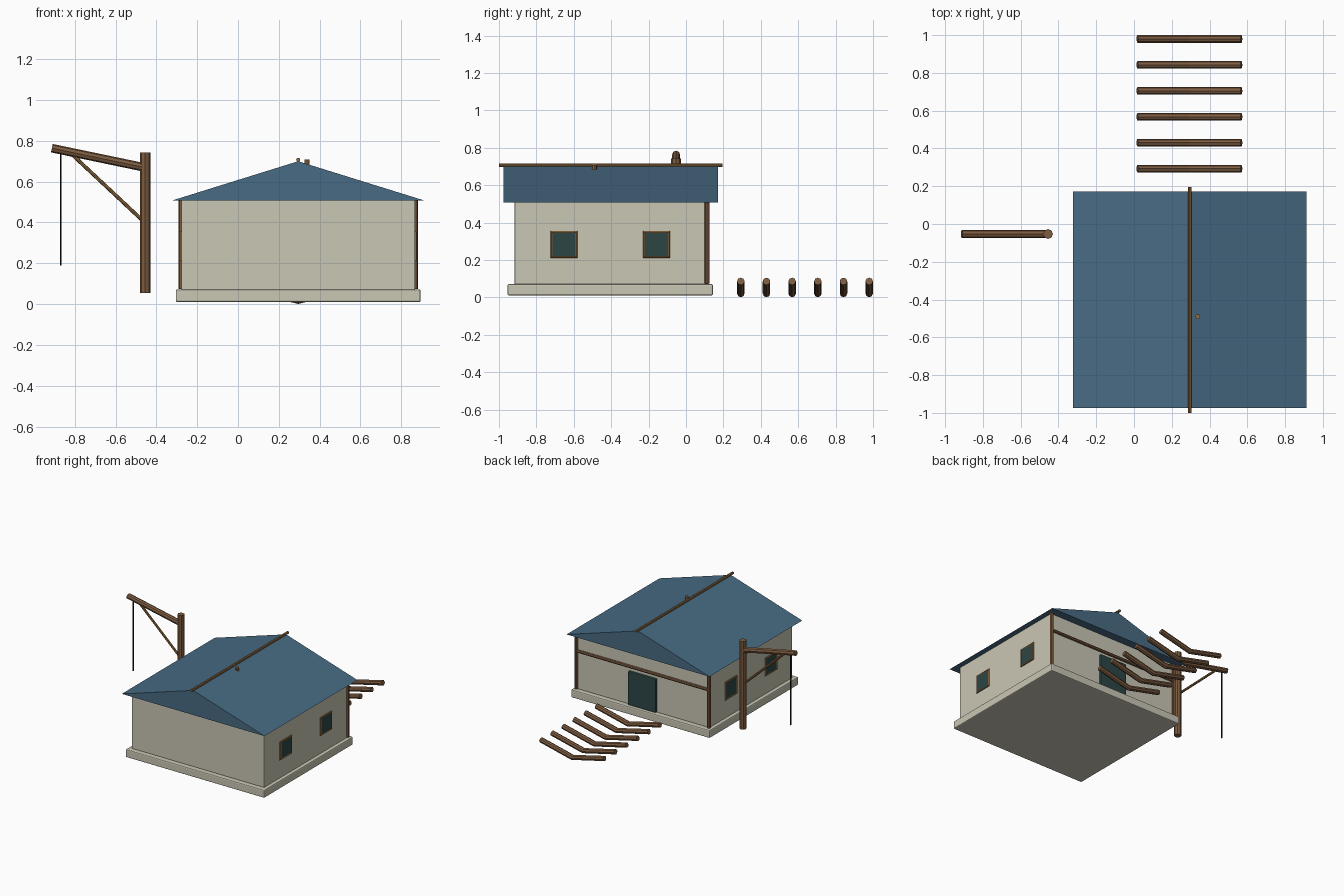
import bpy
from mathutils import Vector

cube = bpy.data.objects.get("Cube")
if cube:
    bpy.data.objects.remove(cube, do_unlink=True)


def material(name, color):
    m = bpy.data.materials.new(name)
    m.use_nodes = True
    m.diffuse_color = (*color, 1)
    bsdf = m.node_tree.nodes["Principled BSDF"]
    bsdf.inputs["Base Color"].default_value = (*color, 1)
    bsdf.inputs["Roughness"].default_value = 0.8
    return m


PLASTER = material("cream plaster", (0.59, 0.57, 0.46))
ROOF = material("slate blue", (0.064, 0.146, 0.228))
TIMBER = material("brown timber", (0.205, 0.107, 0.053))
TRIM = material("golden wood", (0.29, 0.155, 0.055))
GLASS = material("dark teal", (0.026, 0.060, 0.060))
ROPE = material("black rope", (0.008, 0.008, 0.008))


def add(name, verts, faces, mat):
    me = bpy.data.meshes.new(name)
    me.from_pydata(verts, [], faces)
    me.materials.append(mat)
    ob = bpy.data.objects.new(name, me)
    bpy.context.collection.objects.link(ob)
    return ob


def box(name, lo, hi, mat, bevel=0.0):
    """Axis-aligned box between two corners, with optional bevelled edges."""
    bpy.ops.mesh.primitive_cube_add(size=1)
    ob = bpy.context.object
    ob.name = name
    lo, hi = Vector(lo), Vector(hi)
    size, mid = hi - lo, (lo + hi) / 2
    for v in ob.data.vertices:
        v.co = Vector(a * b for a, b in zip(v.co, size)) + mid
    ob.data.materials.append(mat)
    if bevel:
        mod = ob.modifiers.new("Bevel", 'BEVEL')
        mod.width = bevel
        mod.segments = 2
    return ob


def rod(name, points, radius, mat, cyclic=False):
    """Eight-sided round bar along a polyline."""
    cu = bpy.data.curves.new(name, 'CURVE')
    cu.dimensions = '3D'
    cu.bevel_depth = radius
    cu.bevel_resolution = 2
    cu.use_fill_caps = True
    sp = cu.splines.new('POLY')
    sp.points.add(len(points) - 1)
    for p, co in zip(sp.points, points):
        p.co = (*co, 1)
    sp.use_cyclic_u = cyclic
    sp.use_smooth = False
    cu.materials.append(mat)
    ob = bpy.data.objects.new(name, cu)
    bpy.context.collection.objects.link(ob)
    bpy.ops.object.select_all(action='DESELECT')
    ob.select_set(True)
    bpy.context.view_layer.objects.active = ob
    bpy.ops.object.convert(target='MESH')
    return ob


CX = 0.295                      # house centre line
HALF = 0.573                    # half width of the walls
FRONT, BACK = -0.917, 0.107     # wall planes
EAVE, RIDGE = 0.508, 0.70

# House body
box("foundation", (CX - 0.6, -0.954, 0.01), (CX + 0.6, 0.144, 0.072), PLASTER, 0.008)
box("walls", (CX - HALF, FRONT, 0.07), (CX + HALF, BACK, EAVE + 0.005), PLASTER, 0.005)

# Closed gable roof
profile = [(CX - 0.617, EAVE), (CX + 0.617, EAVE), (CX, RIDGE)]
verts = [(x, y, z) for y in (-0.975, 0.172) for x, z in profile]
add("roof", verts, [(0, 1, 2), (5, 4, 3), (1, 0, 3, 4), (2, 1, 4, 5), (0, 2, 5, 3)], ROOF)
rod("ridge_pole", [(CX, -1.0, 0.707), (CX, 0.195, 0.707)], 0.01, TRIM)
rod("roof_peg", [(0.338, -0.49, 0.68), (0.338, -0.49, 0.708)], 0.013, TRIM)

# Back wall timbers and door
for side, label in ((-1, "right"), (1, "left")):
    x = CX + side * HALF
    rod(f"{label}_corner_post", [(x, 0.113, 0.075), (x, 0.113, EAVE)], 0.013, TIMBER)
rod("back_rail", [(CX - HALF, 0.113, 0.37), (CX + HALF, 0.113, 0.37)], 0.012, TIMBER)
box("door", (CX - 0.12, BACK - 0.01, 0.072), (CX + 0.12, BACK + 0.018, 0.335), GLASS, 0.006)

# Side windows: a glass pane with a round wooden surround
for side, label in ((-1, "right"), (1, "left")):
    wall = CX + side * HALF
    for i, y in enumerate((-0.652, -0.158)):
        z, w = 0.284, 0.066
        box(f"{label}_window_pane_{i + 1}", (wall - 0.006, y - w, z - w),
            (wall + 0.006, y + w, z + w), GLASS)
        corners = [(wall, y + a * w, z + b * w)
                   for a, b in ((-1, -1), (1, -1), (1, 1), (-1, 1))]
        rod(f"{label}_window_frame_{i + 1}", corners, 0.009, TRIM, cyclic=True)

# Hoist beside the house
PX, PY = -0.455, -0.053
rod("hoist_post", [(PX, PY, 0.055), (PX, PY, 0.743)], 0.026, TIMBER)
rod("hoist_arm", [(PX, PY, 0.669), (-0.912, PY, 0.764)], 0.021, TIMBER)
rod("hoist_brace", [(PX, PY, 0.398), (-0.81, PY, 0.73)], 0.009, TRIM)
rod("hoist_rope", [(-0.868, PY, 0.19), (-0.868, PY, 0.75)], 0.004, ROPE)

# Row of bent logs behind the house
for i in range(6):
    y = 0.293 + i * 0.1373
    rod(f"bent_log_{i + 1}", [(0.018, y, 0.086), (CX, y, 0.021), (0.569, y, 0.086)],
        0.02, TIMBER)
